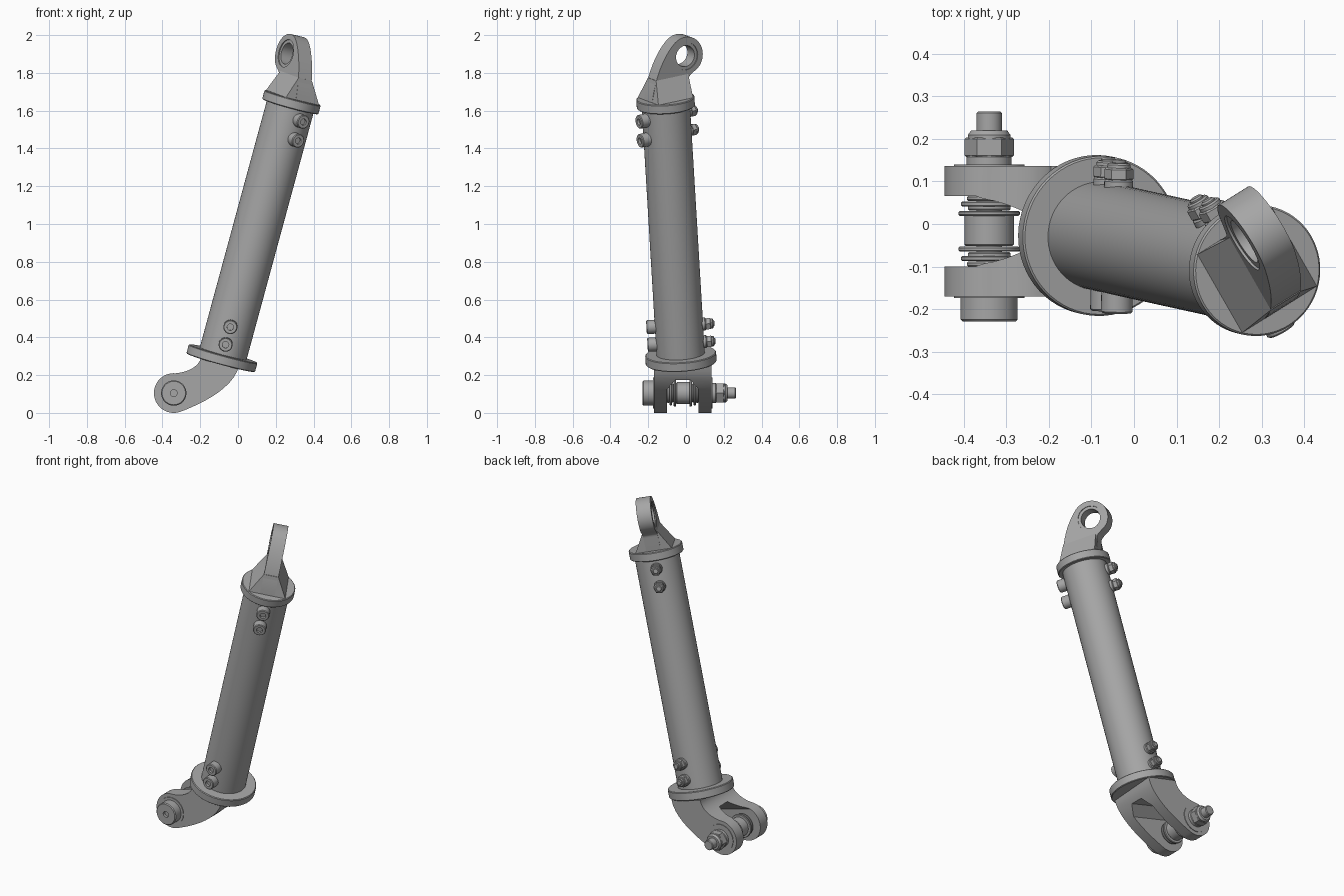
import bpy, bmesh, math
from mathutils import Matrix, Vector
from mathutils.geometry import interpolate_bezier

if "Cube" in bpy.data.objects:
    bpy.data.objects.remove(bpy.data.objects["Cube"])

steel = bpy.data.materials.new("grey_steel")
steel.use_nodes = True
GREY = (0.38, 0.38, 0.38, 1)
steel.diffuse_color = GREY
steel.node_tree.nodes["Principled BSDF"].inputs["Base Color"].default_value = GREY

# Tube frame: centres of the two collars, the axis and the upper cross direction
BASE = Vector((-0.085, -0.027, 0.29))
TOP = Vector((0.283, -0.108, 1.645))
AXIS = (TOP - BASE).normalized()
LENGTH = (TOP - BASE).length


def across(v):
    v = Vector(v)
    return (v - AXIS * v.dot(AXIS)).normalized()


CROSS_LOW = across((0, -1, 0))
CROSS_TOP = across((0.53, -0.85, 0))


def frame(origin, x, y):
    x, y = Vector(x), Vector(y)
    m = Matrix((x, y, x.cross(y))).transposed().to_4x4()
    m.translation = origin
    return m


def finish(name, bm, matrix, smooth=True):
    bmesh.ops.remove_doubles(bm, verts=bm.verts, dist=1e-5)
    bmesh.ops.transform(bm, matrix=matrix, verts=bm.verts)
    bmesh.ops.recalc_face_normals(bm, faces=bm.faces)
    mesh = bpy.data.meshes.new(name)
    bm.to_mesh(mesh)
    bm.free()
    mesh.materials.append(steel)
    ob = bpy.data.objects.new(name, mesh)
    bpy.context.collection.objects.link(ob)
    if smooth:
        shade(ob)
    return ob


def activate(ob):
    bpy.ops.object.select_all(action='DESELECT')
    ob.select_set(True)
    bpy.context.view_layer.objects.active = ob


def shade(ob):
    activate(ob)
    bpy.ops.object.shade_smooth_by_angle(angle=math.radians(32))


def lathe(name, profile, origin, axis, segs=48):
    """Turn (radius, height) points around an axis."""
    bm = bmesh.new()
    vs = [bm.verts.new((r, 0, h)) for r, h in profile]
    es = [bm.edges.new(p) for p in zip(vs, vs[1:])]
    bmesh.ops.spin(bm, geom=vs + es, cent=(0, 0, 0), axis=(0, 0, 1),
                   angle=math.tau, steps=segs)
    turn = Vector(axis).to_track_quat('Z', 'Y').to_matrix().to_4x4()
    return finish(name, bm, Matrix.Translation(origin) @ turn, segs > 6)


def disc(name, r, h0, h1, origin, axis, segs=48):
    b = min(0.004, (h1 - h0) / 4)
    return lathe(name, [(0, h0), (r - b, h0), (r, h0 + b), (r, h1 - b),
                        (r - b, h1), (0, h1)], origin, axis, segs)


def ring(name, inner, outer, h0, h1, origin, axis):
    pts = [(inner, h0), (outer, h0), (outer, h1), (inner, h1), (inner, h0)]
    return lathe(name, pts, origin, axis)


def prism(name, pts, half, matrix):
    bm = bmesh.new()
    f = bm.faces.new([bm.verts.new((x, y, -half)) for x, y in pts])
    ext = bmesh.ops.extrude_face_region(bm, geom=[f])["geom"]
    bmesh.ops.translate(bm, vec=(0, 0, 2 * half),
                        verts=[v for v in ext if isinstance(v, bmesh.types.BMVert)])
    return finish(name, bm, matrix)


def cut(ob, cutter):
    cutter.hide_render = True
    mod = ob.modifiers.new("cut", 'BOOLEAN')
    mod.operation, mod.solver, mod.object = 'DIFFERENCE', 'EXACT', cutter
    activate(ob)
    bpy.ops.object.modifier_apply(modifier=mod.name)
    bpy.data.objects.remove(cutter)
    shade(ob)


def bezier(a, ha, hb, b, n=12):
    pts = interpolate_bezier(*[Vector((*p, 0)) for p in (a, ha, hb, b)], n)
    return [(p.x, p.y) for p in pts]


def arc(cx, cy, r, start, end, n=32):
    angles = [math.radians(start + (end - start) * i / n) for i in range(n + 1)]
    return [(cx + r * math.cos(t), cy + r * math.sin(t)) for t in angles]


# Tube and end collars
disc("tube", 0.128, 0, LENGTH, BASE, AXIS, 64)
disc("lower_collar", 0.188, -0.025, 0.025, BASE, AXIS, 64)
disc("upper_collar", 0.154, -0.025, 0.025, TOP, AXIS, 64)

# Upper lug: eye plate, flared foot and bushing
lug = frame(TOP, CROSS_TOP, AXIS)
EYE, EYE_R = (-0.116, 0.238), 0.105
sweep = arc(*EYE, EYE_R, 50, 215)
outline = (bezier((0.108, 0.02), (0.085, 0.14), (0.028, 0.254), sweep[0])[:-1] + sweep
           + bezier(sweep[-1], (-0.18, 0.147), (-0.125, 0.14), (-0.125, 0.11))[1:]
           + [(-0.108, 0.02)])
plate = prism("eye_plate", outline, 0.042, lug)
eye_at = lug @ Vector((*EYE, 0))
eye_axis = CROSS_TOP.cross(AXIS)
cut(plate, disc("eye_cutter", 0.074, -0.2, 0.2, eye_at, eye_axis))
ring("eye_bushing", 0.057, 0.0745, -0.036, 0.036, eye_at, eye_axis)

bm = bmesh.new()
bmesh.ops.create_cube(bm, size=1)
for v in bm.verts:
    upper = v.co.y > 0
    side = 1 if v.co.x > 0 else -1
    v.co.x = (0.075 if side > 0 else -0.124) if upper else side * 0.108
    v.co.z = math.copysign(0.042 if upper else 0.108, v.co.z)
    v.co.y = 0.14 if upper else 0.02
finish("lug_foot", bm, lug, False)

# Lower fork: curved arm with a tapered slot between two ears
MID_Y = -0.017
PIN = Vector((-0.34, MID_Y, 0.105))
ear = arc(PIN.x, PIN.z, 0.105, 85, 290)
arm = (bezier((-0.195, 0.3), (-0.2, 0.25), (-0.26, 0.216), ear[0])[:-1] + ear
       + bezier(ear[-1], (-0.2, 0.045), (-0.02, 0.13), (0.005, 0.25))[1:])
fork = prism("fork", arm, 0.153, frame((0, MID_Y, 0), (1, 0, 0), (0, 0, 1)))
slot = [(-0.3, -0.083), (0.1, -0.083), (0.16, -0.04),
        (0.16, 0.04), (0.1, 0.083), (-0.3, 0.083)]
rise = Vector((AXIS.x, 0, AXIS.z)).normalized()
cut(fork, prism("slot_cutter", slot, 0.6, frame((0, MID_Y, 0), rise, (0, 1, 0))))

# Pivot pin, running from the front head to the back nut
BACK = (0, 1, 0)
lathe("pin_head", [(0, -0.195), (0.018, -0.195), (0.018, -0.212), (0.062, -0.212),
                   (0.067, -0.207), (0.067, -0.15), (0, -0.15)], PIN, BACK)
disc("pin_shaft", 0.03, -0.16, 0.281, PIN, BACK)
disc("pin_bushing", 0.058, -0.035, 0.04, PIN, BACK)
for s in (-1, 1):
    for label, r, h in (("inner", 0.072, 0.042), ("middle", 0.05, 0.055),
                        ("outer", 0.066, 0.064), ("ear", 0.052, 0.077)):
        h *= s
        disc(label + "_spacer", r, h - 0.006, h + 0.006, PIN, BACK)
    ring("ear_ring", 0.03, 0.083, s * 0.153 - 0.004, s * 0.153 + 0.004, PIN, BACK)
disc("pin_washer", 0.053, 0.15, 0.178, PIN, BACK)
disc("pin_nut", 0.058, 0.174, 0.22, PIN, BACK, 6)
lathe("nut_collar", [(0, 0.215), (0.05, 0.215), (0.05, 0.226), (0.042, 0.237), (0, 0.237)],
      PIN, BACK)


# Cross bolts: socket head on one side, washer and nut on the other
def cross_bolt(name, t, way):
    at = BASE + AXIS * t
    lathe(name + "_head", [(0, 0.158), (0.017, 0.158), (0.017, 0.172), (0.033, 0.172),
                           (0.037, 0.168), (0.037, 0.12), (0, 0.12)], at, way, 32)
    disc(name + "_washer", 0.034, 0.12, 0.142, at, -way, 32)
    disc(name + "_nut", 0.034, 0.14, 0.17, at, -way, 6)
    disc(name + "_nut_collar", 0.027, 0.165, 0.181, at, -way, 32)
    disc(name + "_tip", 0.017, 0.17, 0.188, at, -way, 24)


for i, t in enumerate((0.083, 0.18)):
    cross_bolt(f"lower_bolt_{i + 1}", t, CROSS_LOW)
for i, t in enumerate((1.226, 1.33)):
    cross_bolt(f"upper_bolt_{i + 1}", t, CROSS_TOP)
